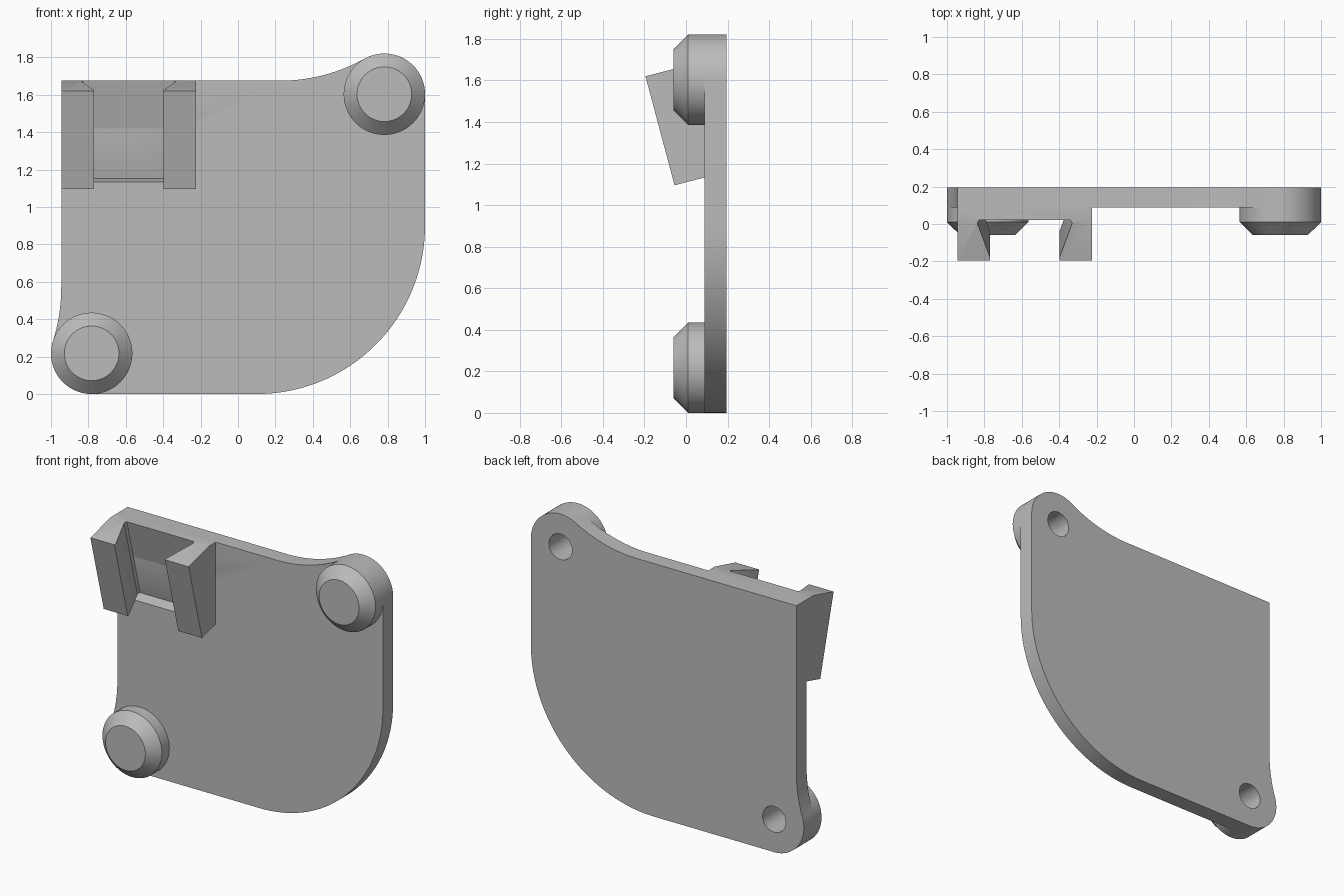
import bpy, bmesh, math
from mathutils import Vector

if "Cube" in bpy.data.objects:
    bpy.data.objects.remove(bpy.data.objects["Cube"])

BACK, FACE = 0.195, 0.088          # back and front of the plate in y
R = 0.2175                         # boss radius
BOSSES = [(0.7825, 1.603), (-0.7825, 0.2175)]

grey = bpy.data.materials.new("plain grey")
grey.diffuse_color = (0.5, 0.5, 0.5, 1)
grey.use_nodes = True
grey.node_tree.nodes["Principled BSDF"].inputs["Base Color"].default_value = grey.diffuse_color


def loft(name, rings):
    """Closed solid through a list of equal-sized point rings."""
    bm = bmesh.new()
    vs = [[bm.verts.new(p) for p in ring] for ring in rings]
    n = len(vs[0])
    for a, b in zip(vs, vs[1:]):
        for i in range(n):
            j = (i + 1) % n
            bm.faces.new((a[i], a[j], b[j], b[i]))
    bm.faces.new(vs[0][::-1])
    bm.faces.new(vs[-1])
    bmesh.ops.recalc_face_normals(bm, faces=bm.faces)
    me = bpy.data.meshes.new(name)
    bm.to_mesh(me)
    bm.free()
    ob = bpy.data.objects.new(name, me)
    bpy.context.collection.objects.link(ob)
    me.materials.append(grey)
    return ob


def arc(cx, cz, r, a0, a1, n):
    """Points on an arc in the xz plane, angles in degrees."""
    out = []
    for i in range(n + 1):
        a = math.radians(a0 + (a1 - a0) * i / n)
        out.append((cx + r * math.cos(a), cz + r * math.sin(a)))
    return out


def circle_ring(c, r, y, n=96):
    return [(x, y, z) for x, z in arc(*c, r, 0, 360, n)[:-1]]


def cut(ob, cutter):
    m = ob.modifiers.new("cut", 'BOOLEAN')
    m.operation, m.solver, m.object = 'DIFFERENCE', 'EXACT', cutter
    bpy.context.view_layer.objects.active = ob
    bpy.ops.object.modifier_apply(modifier=m.name)
    bpy.data.objects.remove(cutter)


def hole(c):
    return loft("hole_cutter", [circle_ring(c, 0.085, y, 48) for y in (0.0, 0.3)])


# Plate outline: big round corner, two boss corners blended by hollow fillets
(ax, az), (bx, bz) = BOSSES
F, TOP, LEFT = 0.937, 1.675, -0.945
fx = ax - math.sqrt((F + R) ** 2 - (TOP + F - az) ** 2)
fa = math.degrees(math.atan2(az - TOP - F, ax - fx))
gz = bz + math.sqrt((F + R) ** 2 - (LEFT - F - bx) ** 2)
ga = math.degrees(math.atan2(bz - gz, bx - LEFT + F))
outline = (arc(0.1, 0.9, 0.9, -90, 0, 40)
           + arc(ax, az, R, 0, fa + 180, 32)
           + arc(fx, TOP + F, F, fa, -90, 20)[1:]
           + [(LEFT, TOP)]
           + arc(LEFT - F, gz, F, 0, ga, 20)
           + arc(bx, bz, R, ga + 180, 270, 32)[1:])
plate = loft("plate", [[(x, y, z) for x, z in outline] for y in (FACE, BACK)])

# Clip block, leaning forward at the top
side = [(-0.195, 1.62), (-0.055, 1.095), (FACE, 1.133), (FACE, TOP), (0.02, TOP)]
clip = loft("clip", [[(x, y, z) for y, z in side] for x in (LEFT, -0.225)])

# Dovetail slot following the lean of the clip
lean = Vector((0, -0.14, 0.525)).normalized()
inward = Vector((0, 0.525, 0.14)).normalized()
half = [(0.185, -0.06), (0.185, 0.015), (0.253, 0.205), (0.245, 0.222)]


def slot(low):
    section = half + [(-x, d) for x, d in reversed(half)]
    base = Vector((-0.584, -0.055, 1.095))
    return loft("slot_cutter", [[base + Vector((x, 0, 0)) + inward * d + lean * h
                                 for x, d in section] for h in (low, 0.8)])


cut(plate, slot(0.0))
cut(clip, slot(-0.2))

# Chamfered bosses with blind holes from the back
parts = [plate, clip]
for name, c in zip(("upper_boss", "lower_boss"), BOSSES):
    boss = loft(name, [circle_ring(c, R, FACE), circle_ring(c, R, 0.01),
                       circle_ring(c, 0.146, -0.06)])
    cut(boss, hole(c))
    cut(plate, hole(c))
    parts.append(boss)

for ob in parts:
    bpy.ops.object.select_all(action='DESELECT')
    ob.select_set(True)
    bpy.context.view_layer.objects.active = ob
    bpy.ops.object.shade_smooth_by_angle(angle=math.radians(25))
